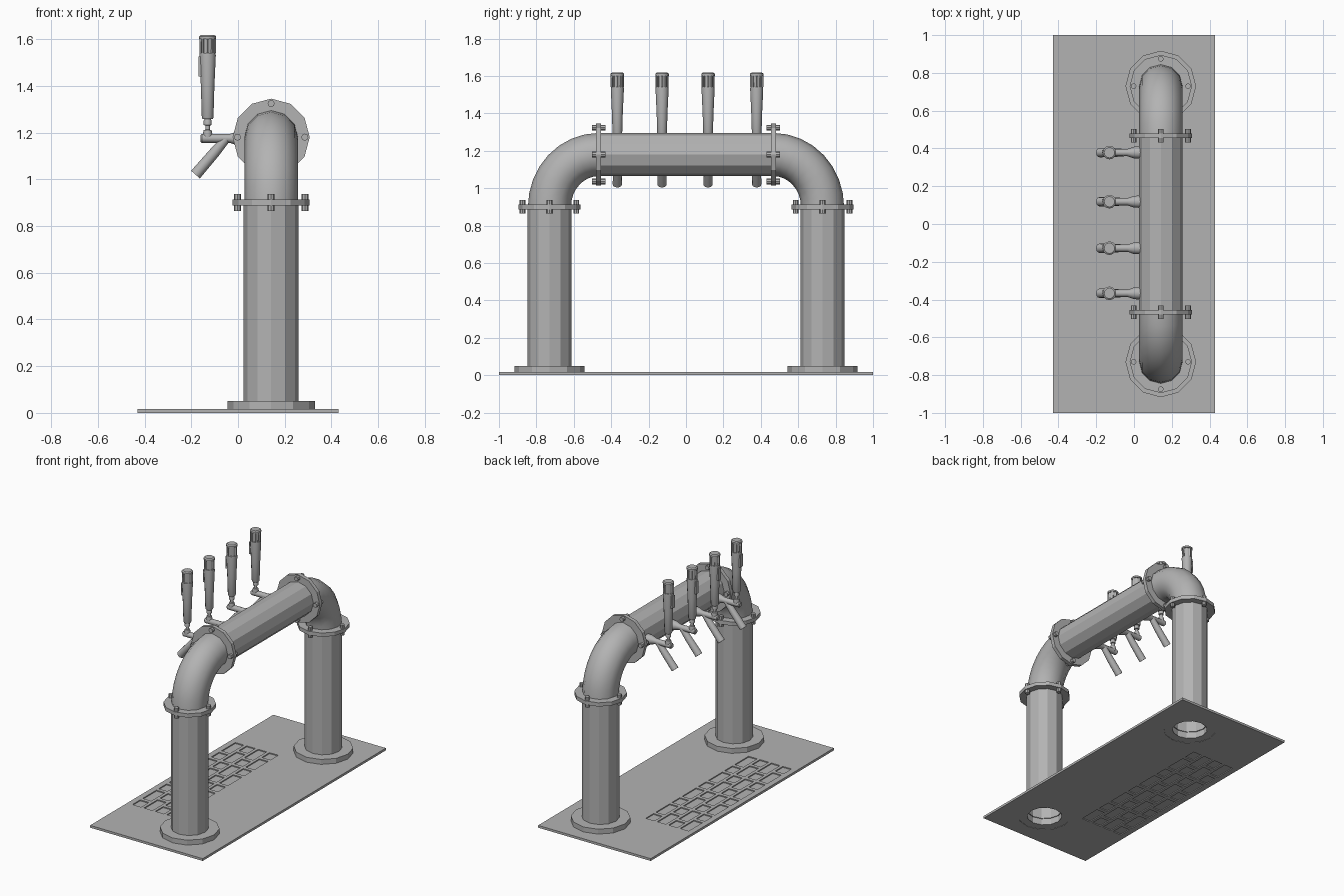
import bpy, bmesh, math
from mathutils import Vector

if "Cube" in bpy.data.objects:
    bpy.data.objects.remove(bpy.data.objects["Cube"])

PX, PY, R = 0.142, 0.73, 0.118      # pipe axis x, pillar y, pipe radius
BAR_Z, COLLAR_Z, BAR_Y = 1.18, 0.90, 0.467

steel = bpy.data.materials.new("dark_steel")
steel.diffuse_color = (0.45, 0.45, 0.45, 1)
steel.use_nodes = True
steel.node_tree.nodes["Principled BSDF"].inputs["Base Color"].default_value = steel.diffuse_color


def finish(name, bm, angle=35):
    bmesh.ops.recalc_face_normals(bm, faces=bm.faces)
    me = bpy.data.meshes.new(name)
    bm.to_mesh(me)
    bm.free()
    if angle:
        me.shade_smooth()
        me.set_sharp_from_angle(angle=math.radians(angle))
    else:
        me.shade_flat()
    me.materials.append(steel)
    ob = bpy.data.objects.new(name, me)
    bpy.context.collection.objects.link(ob)
    return ob


def add_tube(bm, pts, radii, side, n=12, caps=True, turn=0.0):
    """Sweep a circle of changing radius along a planar path; side is normal to its plane."""
    pts = [Vector(p) for p in pts]
    side = Vector(side)
    rings = []
    for i, (p, r) in enumerate(zip(pts, radii)):
        t = pts[min(i + 1, len(pts) - 1)] - pts[max(i - 1, 0)]
        if t.length < 1e-6:
            t = pts[-1] - pts[0]
        up = t.normalized().cross(side)
        ring = []
        for k in range(n):
            a = 2 * math.pi * k / n + turn
            ring.append(bm.verts.new(p + r * (math.cos(a) * side + math.sin(a) * up)))
        rings.append(ring)
    for a, b in zip(rings, rings[1:]):
        for k in range(n):
            bm.faces.new((a[k], a[(k + 1) % n], b[(k + 1) % n], b[k]))
    if caps:
        bm.faces.new(rings[0])
        bm.faces.new(rings[-1])


def tube(name, *args, angle=35, **kw):
    bm = bmesh.new()
    add_tube(bm, *args, **kw)
    return finish(name, bm, angle)


def add_box(bm, x0, x1, y0, y1, z0, z1):
    vs = bmesh.ops.create_cube(bm, size=1)["verts"]
    for v in vs:
        v.co = Vector(((x0 + x1) / 2 + v.co.x * (x1 - x0),
                       (y0 + y1) / 2 + v.co.y * (y1 - y0),
                       (z0 + z1) / 2 + v.co.z * (z1 - z0)))


X, Y, Z = Vector((1, 0, 0)), Vector((0, 1, 0)), Vector((0, 0, 1))

# counter plate with drip openings and pipe holes
bm = bmesh.new()
add_box(bm, -0.43, 0.43, -1, 1, 0, 0.016)
plate = finish("counter_plate", bm, 0)

bm = bmesh.new()
for row in range(4):
    x0 = -0.39 + row * 0.0875
    y, k = -0.595, row
    while y < 0.55:
        length = min(0.15 if k % 2 else 0.085, 0.595 - y)
        add_box(bm, x0, x0 + 0.066, y, y + length, -0.05, 0.05)
        y += length + 0.026
        k += 1
for s in (-1, 1):
    c = Vector((PX, s * PY, 0))
    add_tube(bm, [c - 0.05 * Z, c + 0.05 * Z], [0.17] * 2, X)
cutter = finish("plate_cutter", bm, 0)
cutter.hide_render = True
cutter.hide_viewport = True
cutter.display_type = 'WIRE'
mod = plate.modifiers.new("openings", 'BOOLEAN')
mod.object = cutter
mod.operation = 'DIFFERENCE'
mod.solver = 'EXACT'

# thin floor inside the drip openings
bm = bmesh.new()
add_box(bm, -0.40, -0.04, -0.605, 0.605, 0.006, 0.009)
finish("drip_floor", bm, 0)


# bolted collar made of a twelve-sided ring and four bolts
def collar(name, c, axis):
    c, other = Vector(c), axis.cross(X)
    bm = bmesh.new()
    a, b = c - 0.013 * axis, c + 0.013 * axis
    add_tube(bm, [a, a, b, b], [0.11, 0.165, 0.165, 0.11], X, caps=False)
    for d in (X, -X, other, -other):
        p = c + 0.144 * d
        for s in (-1, 1):
            q = p + s * 0.012 * axis
            add_tube(bm, [q, q + s * 0.024 * axis], [0.015] * 2, X, n=8)
    return finish(name, bm, 0)


for s, side in ((-1, "left"), (1, "right")):
    c = Vector((PX, s * PY, 0))
    # base flange, open in the middle
    a, b = c + 0.002 * Z, c + 0.05 * Z
    tube(side + "_base_flange", [a, a, b, b], [0.112, 0.187, 0.187, 0.112], X,
         caps=False, angle=0)
    # pillar
    tube(side + "_pillar", [c + 0.002 * Z, c + COLLAR_Z * Z], [R] * 2, X, caps=False, angle=0)
    # elbow
    path = []
    for i in range(9):
        t = math.pi / 2 * i / 8
        path.append((PX, s * (BAR_Y + (PY - BAR_Y) * math.cos(t)),
                     COLLAR_Z + (BAR_Z - COLLAR_Z) * math.sin(t)))
    tube(side + "_elbow", path, [R - 0.003] * 9, X, caps=False)
    collar(side + "_pillar_collar", c + COLLAR_Z * Z, Z)
    collar(side + "_bar_collar", (PX, s * BAR_Y, BAR_Z), Y)

# crossbar
tube("crossbar", [(PX, -BAR_Y, BAR_Z), (PX, BAR_Y, BAR_Z)], [R - 0.002] * 2, X,
     caps=False, angle=0)

# taps
HX = -0.13
for i, y in enumerate((-0.367, -0.128, 0.118, 0.378), 1):
    # body reaching from the crossbar to the lever joint
    bm = bmesh.new()
    body = [(0.05, 0.033), (0.0, 0.031), (-0.035, 0.019), (-0.155, 0.019), (-0.16, 0.014)]
    add_tube(bm, [(x, y, 1.175) for x, r in body], [r for x, r in body], Y)
    add_tube(bm, [(-0.05, y, 1.175), (-0.10, y, 1.115), (-0.182, y, 1.02)],
             [0.019, 0.023, 0.025], Y)
    joint = [(1.17, 0.018), (1.195, 0.02), (1.21, 0.017), (1.212, 0.01), (1.23, 0.01),
             (1.232, 0.017), (1.25, 0.017), (1.262, 0.012)]
    add_tube(bm, [(HX, y, z) for z, r in joint], [r for z, r in joint], Y)
    finish(f"tap_{i}_body", bm)
    # handle with ribbed cap
    bm = bmesh.new()
    grip = [(1.258, 0.022), (1.265, 0.025), (1.40, 0.029), (1.53, 0.035), (1.54, 0.034),
            (1.541, 0.027), (1.60, 0.029), (1.601, 0.036), (1.612, 0.036), (1.618, 0.028)]
    add_tube(bm, [(HX, y, z) for z, r in grip], [r for z, r in grip], Y)
    for k in range(8):
        a = math.pi / 4 * k
        rx, ry = 0.029 * math.cos(a), 0.029 * math.sin(a)
        add_tube(bm, [(HX + rx, y + ry, 1.54), (HX + rx, y + ry, 1.602)], [0.0065] * 2, Y, n=4)
    add_box(bm, HX - 0.039, HX - 0.02, y - 0.014, y + 0.014, 1.44, 1.525)
    finish(f"tap_{i}_handle", bm)
